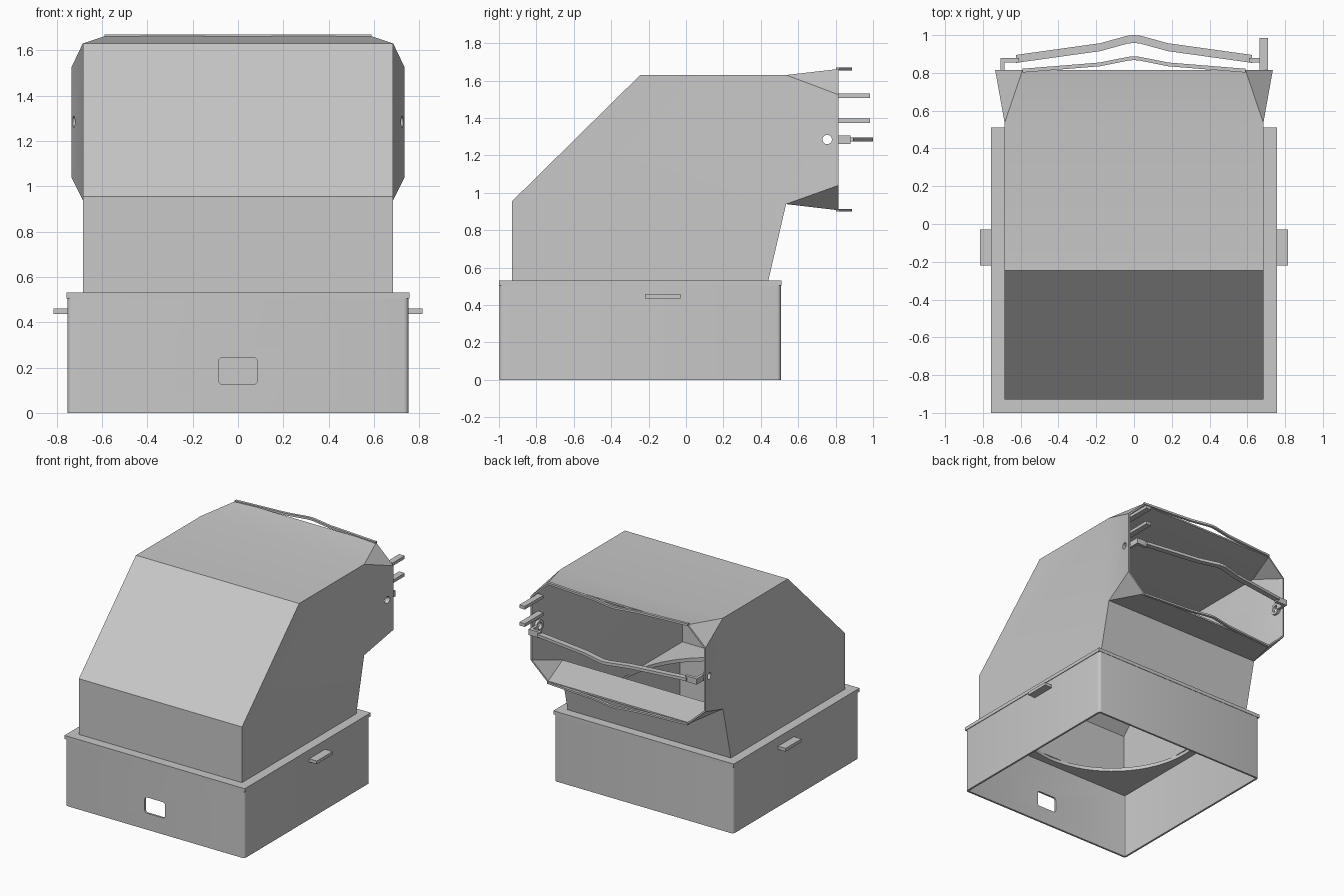
import bpy, bmesh, math
from mathutils import Matrix

if "Cube" in bpy.data.objects:
    bpy.data.objects.remove(bpy.data.objects["Cube"], do_unlink=True)

COLOUR = (0.58, 0.58, 0.58, 1)
grey = bpy.data.materials.new("sheet_metal_grey")
grey.use_nodes = True
grey.diffuse_color = COLOUR
bsdf = next(n for n in grey.node_tree.nodes if n.type == 'BSDF_PRINCIPLED')
bsdf.inputs["Base Color"].default_value = COLOUR


def finish(name, bm):
    bmesh.ops.recalc_face_normals(bm, faces=bm.faces)
    mesh = bpy.data.meshes.new(name)
    bm.to_mesh(mesh)
    bm.free()
    mesh.materials.append(grey)
    ob = bpy.data.objects.new(name, mesh)
    bpy.context.collection.objects.link(ob)
    return ob


def activate(ob):
    bpy.ops.object.select_all(action='DESELECT')
    ob.select_set(True)
    bpy.context.view_layer.objects.active = ob


def smooth(ob, angle=30):
    activate(ob)
    bpy.ops.object.shade_smooth_by_angle(angle=math.radians(angle))


def box_mesh(x, y, z, axis=None, radius=0):
    """Box from (min, max) pairs; edges along one axis may be rounded."""
    bm = bmesh.new()
    bmesh.ops.create_cube(bm, size=1)
    for v in bm.verts:
        v.co = [lo + (c + 0.5) * (hi - lo) for c, (lo, hi) in zip(v.co, (x, y, z))]
    if axis is not None:
        edges = [e for e in bm.edges
                 if abs((e.verts[0].co - e.verts[1].co).normalized()[axis]) > 0.9]
        bmesh.ops.bevel(bm, geom=edges, offset=radius, segments=4,
                        profile=0.5, affect='EDGES')
    return bm


def box(name, x, y, z, axis=None, radius=0):
    return finish(name, box_mesh(x, y, z, axis, radius))


def cylinder(name, centre, radius, depth, axis='Z', segments=32):
    bm = bmesh.new()
    bmesh.ops.create_cone(bm, cap_ends=True, segments=segments,
                          radius1=radius, radius2=radius, depth=depth)
    turn = Matrix.Rotation(math.pi / 2, 4, 'Y') if axis == 'X' else Matrix()
    bm.transform(Matrix.Translation(centre) @ turn)
    return finish(name, bm)


def shell(ob, thickness):
    mod = ob.modifiers.new("sheet", 'SOLIDIFY')
    mod.thickness = thickness
    mod.offset = -1
    mod.use_even_offset = True
    activate(ob)
    bpy.ops.object.modifier_apply(modifier=mod.name)


def cut(ob, cutter):
    mod = ob.modifiers.new("cut", 'BOOLEAN')
    mod.operation = 'DIFFERENCE'
    mod.solver = 'EXACT'
    mod.object = cutter
    activate(ob)
    bpy.ops.object.modifier_apply(modifier=mod.name)
    bpy.data.objects.remove(cutter, do_unlink=True)


def bent_bar(name, half, width, z):
    """Flat bar along x, mirrored from a few (x, y) points on one half."""
    line = [(-x, y) for x, y in half] + list(reversed(half))[1:]
    outline = line + [(x, y - width) for x, y in reversed(line)]
    bm = bmesh.new()
    face = bm.faces.new([bm.verts.new((x, y, z[0])) for x, y in outline])
    new = bmesh.ops.extrude_face_region(bm, geom=[face])["geom"]
    bmesh.ops.translate(bm, vec=(0, 0, z[1] - z[0]),
                        verts=[v for v in new if isinstance(v, bmesh.types.BMVert)])
    return finish(name, bm)


# Base walls: open rounded box with a window in the front
bm = box_mesh((-0.752, 0.752), (-0.997, 0.507), (0, 0.51), 2, 0.02)
bmesh.ops.delete(bm, geom=[f for f in bm.faces if abs(f.normal.z) > 0.9], context='FACES')
base = finish("base_walls", bm)
shell(base, 0.015)
cut(base, box("window_cutter", (-0.085, 0.085), (-1.1, -0.9), (0.125, 0.245), 1, 0.018))
smooth(base)

# Base top plate with the round duct opening
plate = box("base_top_plate", (-0.757, 0.757), (-1, 0.51), (0.505, 0.532))
cut(plate, cylinder("duct_cutter", (0, -0.245, 0.5), 0.68, 0.4, segments=64))
smooth(plate)

# Hood shell: extruded side profile with a flared, corner-cut mouth
W, MW, MC, MY = 0.685, 0.735, 0.59, 0.815
profile = [(0.44, 0.53), (-0.93, 0.53), (-0.93, 0.955), (-0.245, 1.63),
           (0.535, 1.63), (0.535, 0.94)]
bm = bmesh.new()
sides = []
for s in (-1, 1):
    ring = [bm.verts.new((s * W, y, z)) for y, z in profile]
    mouth = [bm.verts.new((s * x, MY, z)) for x, z in
             ((MC, 1.662), (MW, 1.525), (MW, 1.04), (MC, 0.907))]
    sides.append((ring, mouth))
    bm.faces.new(ring)
    bm.faces.new((ring[4], mouth[0], mouth[1]))
    bm.faces.new((ring[4], mouth[1], mouth[2], ring[5]))
    bm.faces.new((ring[5], mouth[2], mouth[3]))
(ra, ma), (rb, mb) = sides
for i, j in ((1, 2), (2, 3), (3, 4), (5, 0)):
    bm.faces.new((ra[i], ra[j], rb[j], rb[i]))
for i, j in ((4, 0), (5, 3)):
    bm.faces.new((ra[i], ma[j], mb[j], rb[i]))
hood = finish("hood", bm)
shell(hood, 0.012)
PIVOT = (0.755, 1.285)
cut(hood, cylinder("pivot_cutter", (0, *PIVOT), 0.025, 2, 'X', 24))
smooth(hood)

# Bent stiffening lips along the mouth's top and bottom
lip = [(0.59, 0.822), (0.18, 0.855), (0.03, 0.885), (0, 0.888)]
bent_bar("upper_lip", lip, 0.02, (1.654, 1.67))
bent_bar("lower_lip", lip, 0.02, (0.9, 0.914))

# Cross bar in front of the mouth
bent_bar("cross_bar", [(0.625, 0.895), (0.18, 0.957), (0.03, 0.998), (0, 1.0)],
         0.042, (1.274, 1.296))

# Mirrored fittings: side tabs, pivot washers and bar brackets
for side, s in (("right", -1), ("left", 1)):
    def span(a, b):
        return tuple(sorted((s * a, s * b)))
    box(side + "_tab", span(0.745, 0.815), (-0.22, -0.03), (0.436, 0.46))
    washer = cylinder(side + "_washer", (s * 0.706, *PIVOT), 0.045, 0.02, 'X', 24)
    cut(washer, cylinder("washer_cutter", (s * 0.706, *PIVOT), 0.025, 0.2, 'X', 24))
    smooth(washer)
    box(side + "_bracket_arm", span(0.685, 0.706), (0.79, 0.88), (1.262, 1.306))
    box(side + "_bracket_foot", span(0.61, 0.69), (0.856, 0.88), (1.262, 1.306))

# Two prongs on the left edge of the mouth
for name, z in (("upper_prong", 1.506), ("lower_prong", 1.374)):
    box(name, (0.664, 0.71), (0.76, 0.985), (z, z + 0.024))
